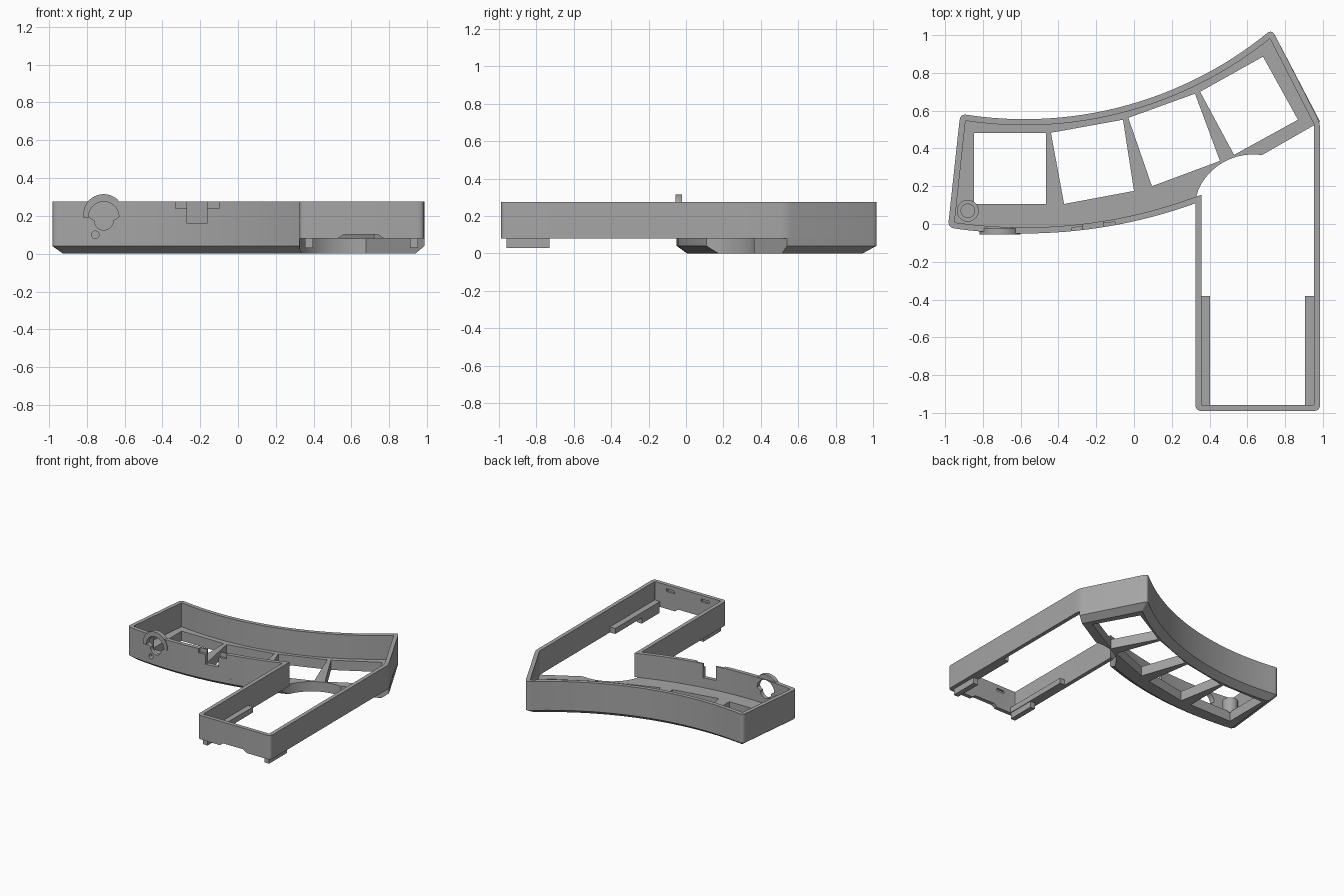
import bpy, bmesh, math
from mathutils import Vector

if "Cube" in bpy.data.objects:
    bpy.data.objects.remove(bpy.data.objects["Cube"])

gray = bpy.data.materials.new("plain_gray")
gray.diffuse_color = (0.38, 0.38, 0.38, 1)
gray.use_nodes = True
gray.node_tree.nodes["Principled BSDF"].inputs["Base Color"].default_value = gray.diffuse_color

CX, CY = -0.58, 2.595          # shared centre of the front and back curves
R_BACK, R_FRONT = 2.04, 2.645
FLOOR, TOP = 0.08, 0.275


def curve(r, x0, x1, n):
    """Points on the sweep of radius r, spaced evenly in x."""
    xs = [x0 + (x1 - x0) * i / n for i in range(n + 1)]
    return [(x, CY - math.sqrt(r * r - (x - CX) ** 2), 0) for x in xs]


def corner(p):
    return (p[0], p[1], 1)      # third value marks a rounded corner


def offset(pts, d):
    """Inward mitred offset of a counter-clockwise outline."""
    out = []
    for i, p in enumerate(pts):
        a, b, c = (Vector(q[:2]) for q in (pts[i - 1], p, pts[(i + 1) % len(pts)]))
        u, v = (b - a).normalized(), (c - b).normalized()
        n1, n2 = Vector((-u.y, u.x)), Vector((-v.y, v.x))
        q = b + (n1 + n2) * d / (1 + n1.dot(n2))
        out.append((q.x, q.y, p[2]))
    return out


def rounded(pts, r, n=5):
    out = []
    for i, p in enumerate(pts):
        b = Vector(p[:2])
        if not p[2]:
            out.append(b)
            continue
        a, c = Vector(pts[i - 1][:2]), Vector(pts[(i + 1) % len(pts)][:2])
        s, e = b + (a - b).normalized() * r, b + (c - b).normalized() * r
        for k in range(n + 1):
            t = k / n
            out.append(s * (1 - t) ** 2 + b * 2 * t * (1 - t) + e * t * t)
    return out


def loft(name, rings, closed=False):
    """Skin a list of 3D rings; capped, or closed round into a tube wall."""
    bm = bmesh.new()
    vs = [[bm.verts.new(p) for p in ring] for ring in rings]
    n = len(vs[0])
    pairs = list(zip(vs, vs[1:])) + ([(vs[-1], vs[0])] if closed else [])
    for a, b in pairs:
        for i in range(n):
            j = (i + 1) % n
            bm.faces.new((a[i], a[j], b[j], b[i]))
    if not closed:
        bm.faces.new(vs[0][::-1])
        bm.faces.new(vs[-1])
    bmesh.ops.recalc_face_normals(bm, faces=bm.faces)
    me = bpy.data.meshes.new(name)
    bm.to_mesh(me)
    bm.free()
    me.materials.append(gray)
    ob = bpy.data.objects.new(name, me)
    bpy.context.collection.objects.link(ob)
    return ob


def at(pts, z):
    return [(p[0], p[1], z) for p in pts]


def prism(name, pts, z0, z1):
    return loft(name, [at(pts, z0), at(pts, z1)])


def prism_y(name, pts, y0, y1):
    """Extrude an x-z profile along y."""
    return loft(name, [[(x, y, z) for x, z in pts] for y in (y0, y1)])


def box(name, x0, x1, y0, y1, z0, z1):
    return prism(name, [(x0, y0), (x1, y0), (x1, y1), (x0, y1)], z0, z1)


def arc(cx, cy, r, a0, a1, n=24):
    return [(cx + r * math.cos(math.radians(a0 + (a1 - a0) * i / n)),
             cy + r * math.sin(math.radians(a0 + (a1 - a0) * i / n))) for i in range(n + 1)]


def circle(cx, cy, r, n=24):
    return arc(cx, cy, r, 0, 360, n)[:-1]


def cut(ob, *cutters):
    for c in cutters:
        m = ob.modifiers.new("cut", 'BOOLEAN')
        m.operation, m.solver, m.object = 'DIFFERENCE', 'EXACT', c
        bpy.context.view_layer.objects.active = ob
        bpy.ops.object.modifier_apply(modifier=m.name)
        bpy.data.objects.remove(c)


# Outer wall: curved body plus straight leg
front = curve(R_FRONT, -0.985, 0.325, 22)
back = curve(R_BACK, 0.73, -0.92, 28)
front[0], back[0], back[-1] = corner(front[0]), corner(back[0]), corner(back[-1])
outline = front + [(0.325, -0.99, 1), (0.985, -0.99, 1), (0.985, 0.535, 1)] + back
outer, inner = rounded(outline, 0.035), rounded(offset(outline, 0.032), 0.004)
wall = loft("outer_wall", [at(outer, FLOOR), at(outer, TOP), at(inner, TOP), at(inner, FLOOR)], True)

# Arched collar on the front wall, with its opening, pin hole and cable notch
collar = prism_y("arched_collar", arc(-0.71, 0.207, 0.108, -9, 189), -0.056, -0.022)
opening = arc(-0.71, 0.195, 0.08, 0, 180) + arc(-0.71, 0.175, 0.05, 180, 360)
cut(collar, prism_y("c", opening, -0.1, 0.05))
cut(wall, prism_y("c", opening, -0.1, 0.05),
    prism_y("c", circle(-0.755, 0.10, 0.02, 16), -0.1, 0.05),
    box("c", -0.27, -0.165, -0.1, 0.1, 0.16, 0.4),
    prism("c", [(-0.33, -0.1), (-0.10, -0.1), (-0.10, 0.012), (-0.33, -0.02)], 0.24, 0.4))

# Leg end: relief under the wall and two latch slots inside
cut(wall, prism_y("c", [(0.53, 0.05), (0.77, 0.05), (0.77, 0.082), (0.74, 0.102),
                        (0.56, 0.102), (0.53, 0.082)], -1.1, -0.9),
    *[box("c", x - 0.035, x + 0.035, -0.974, -0.9, 0.222, 0.245) for x in (0.5, 0.81)])

# Chamfered floor of the curved body
slab = (curve(R_FRONT, -0.985, 0.6, 26) + [(1.085, 0.35, 0)] + back)
slab[0] = corner(slab[0])
side = rounded(slab, 0.035)
floor = loft("chamfered_floor", [at(rounded(offset(slab, 0.055), 0.004), 0), at(side, 0.04), at(side, FLOOR)])

# Round relief and open side towards the leg
relief = [(0.325, -0.2), (0.325, 0.13)] + arc(0.63, 0.05, 0.318, 155, 81.5) + [(1.2, 0.664), (1.2, -0.2)]
cut(floor, prism("c", relief, -0.1, 0.2))

# Four key windows
windows = [
    [(-0.847, 0.106), (-0.466, 0.106), (-0.466, 0.483), (-0.847, 0.483)],
    [(-0.37, 0.106), (0.0, 0.175), (-0.058, 0.552), (-0.44, 0.483)],
    [(0.095, 0.2), (0.455, 0.334), (0.323, 0.69), (-0.03, 0.562)],
    [(0.53, 0.366), (0.868, 0.552), (0.683, 0.886), (0.35, 0.70)],
]
cut(floor, *[prism("c", w, -0.1, 0.2) for w in windows])

# Screw boss
boss = prism("screw_boss", circle(-0.88, 0.07, 0.058, 32), 0.07, 0.2)
cut(boss, prism("c", circle(-0.88, 0.07, 0.036, 32), 0.09, 0.3))

# Leg rails and the tabs hanging below them
for label, x0, x1 in (("left", 0.35, 0.402), ("right", 0.905, 0.958)):
    box(label + "_rail", x0, x1, -0.962, -0.38, FLOOR, 0.125)
    box(label + "_tab", x0 + 0.005, x1 - 0.005, -0.96, -0.73, 0.03, FLOOR)

# Smooth curves, sharp edges
for ob in bpy.data.objects:
    ob.select_set(True)
bpy.context.view_layer.objects.active = wall
bpy.ops.object.shade_smooth_by_angle(angle=math.radians(25))
